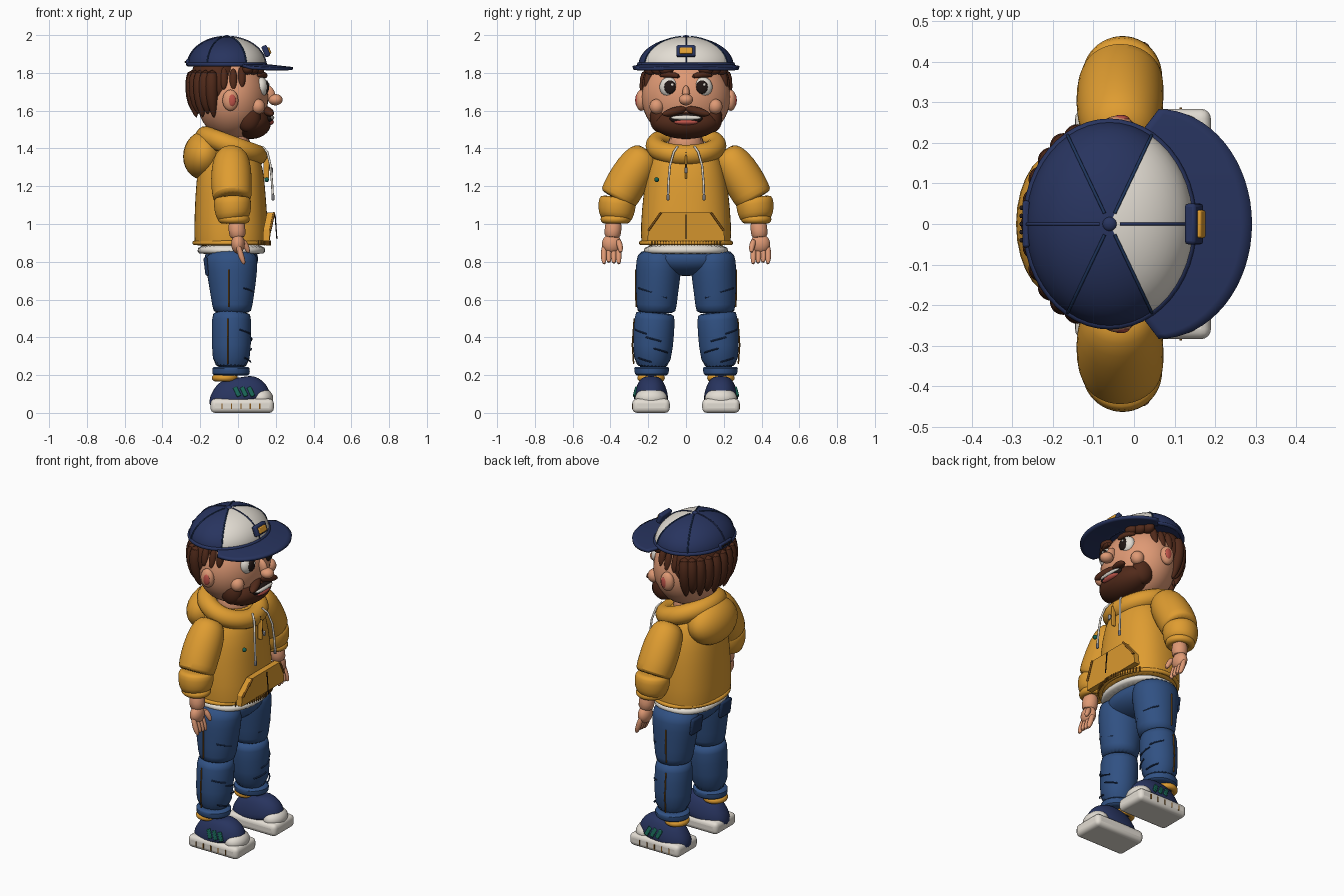
import bpy, bmesh, math
from math import sin, cos, pi, radians
from mathutils import Vector

def mat(name, r, g, b):
    m = bpy.data.materials.new(name)
    m.diffuse_color = ((r/255)**2.2, (g/255)**2.2, (b/255)**2.2, 1)
    return m

ORANGE, NAVY = mat("orange", 222, 155, 52), mat("navy", 44, 55, 95)
WHITE, SKIN = mat("white", 226, 220, 210), mat("skin", 222, 152, 116)
BROWN, JEAN = mat("brown", 82, 46, 32), mat("denim", 52, 82, 130)
DARK, RED = mat("dark", 38, 30, 28), mat("lip", 190, 85, 75)
GREEN, GREY = mat("green", 30, 100, 85), mat("grey", 150, 150, 155)
RUST, DENIM2 = mat("stitch", 130, 85, 30), mat("dark_denim", 36, 56, 92)

def finish(o, name, m, angle=40):
    o.name = name
    if m:
        o.data.materials.append(m)
    bpy.ops.object.select_all(action='DESELECT')
    o.select_set(True)
    bpy.context.view_layer.objects.active = o
    bpy.ops.object.shade_smooth_by_angle(angle=radians(angle))
    return o

def from_bm(name, bm, m, angle=40):
    bmesh.ops.recalc_face_normals(bm, faces=bm.faces)
    me = bpy.data.meshes.new(name)
    bm.to_mesh(me)
    bm.free()
    o = bpy.data.objects.new(name, me)
    bpy.context.collection.objects.link(o)
    return finish(o, name, m, angle)

def ball(name, loc, rad, m, rot=(0, 0, 0), seg=28):
    bpy.ops.mesh.primitive_uv_sphere_add(segments=seg, ring_count=seg//2, location=loc,
                                         rotation=[radians(a) for a in rot])
    o = bpy.context.object
    o.scale = rad
    return finish(o, name, m, 60)

def box(name, loc, size, m, bevel=0.0, rot=(0, 0, 0), seg=2):
    bpy.ops.mesh.primitive_cube_add(size=1, location=loc, rotation=[radians(a) for a in rot])
    o = bpy.context.object
    o.scale = size
    bpy.ops.object.transform_apply(location=False, rotation=False, scale=True)
    if bevel:
        b = o.modifiers.new("bevel", 'BEVEL')
        b.width, b.segments = bevel, seg
    return finish(o, name, m)

def ring(name, loc, rx, ry, r, m, tilt=0):
    bpy.ops.mesh.primitive_torus_add(major_radius=1, minor_radius=1, major_segments=48, minor_segments=14)
    o = bpy.context.object
    for i, v in enumerate(o.data.vertices):
        a, b = 2*pi*(i//14)/48, 2*pi*(i % 14)/14
        v.co = ((rx + r*cos(b))*cos(a), (ry + r*cos(b))*sin(a), r*sin(b))
    o.location, o.rotation_euler = loc, (0, radians(tilt), 0)
    return finish(o, name, m, 60)

def sweep(name, pts, m, sides=24, power=2.0, flat=False, sub=1):
    """Loft rings (x, y, z, radius along x, radius across) along a path."""
    P = [Vector(p[:3]) for p in pts]
    whole = (P[-1] - P[0]).normalized()
    ref = Vector((0, 1, 0)) if abs(whole.x) > 0.9 else Vector((1, 0, 0))
    bm, rows = bmesh.new(), []
    for i, p in enumerate(pts):
        T = whole if flat else (P[min(i+1, len(P)-1)] - P[max(i-1, 0)]).normalized()
        U = (ref - T*ref.dot(T)).normalized()
        V = T.cross(U)
        row = []
        for k in range(sides):
            c, s = cos(2*pi*k/sides), sin(2*pi*k/sides)
            cu, su = (math.copysign(abs(q)**(2/power), q) for q in (c, s))
            row.append(bm.verts.new(P[i] + U*p[3]*cu + V*p[-1]*su))
        rows.append(row)
    for a, b in zip(rows, rows[1:]):
        for k in range(sides):
            bm.faces.new((a[k], a[(k+1) % sides], b[(k+1) % sides], b[k]))
    bm.faces.new(rows[0])
    bm.faces.new(rows[-1])
    o = from_bm(name, bm, m, 60)
    if sub:
        o.modifiers.new("smooth", 'SUBSURF').levels = sub
        o.modifiers["smooth"].render_levels = sub
    return o

def line(name, pts, r, m, sides=8):
    return sweep(name, [(*p, r) for p in pts], m, sides, sub=0)

# --- cap: six-panel crown, seams, band, button, brim
CX, CZ, RX, RY, RZ = -0.06, 1.84, 0.207, 0.252, 0.152
def crown_pt(a, t, k=1.0):
    return (CX + k*RX*cos(a)*cos(t), k*RY*sin(a)*cos(t), CZ + k*RZ*sin(t))
bm = bmesh.new()
rows = [[bm.verts.new(crown_pt(2*pi*k/48, pi/2*j/12.2)) for k in range(48)] for j in range(13)]
for a, b in zip(rows, rows[1:]):
    for k in range(48):
        f = bm.faces.new((a[k], a[(k+1) % 48], b[(k+1) % 48], b[k]))
        f.material_index = 1 if k < 8 or k >= 40 else 0
bm.faces.new(rows[0])
bm.faces.new(rows[-1])
from_bm("cap_crown", bm, NAVY).data.materials.append(WHITE)
for i in range(6):
    line("cap_seam", [crown_pt(i*pi/3 + 1e-3, pi/2*j/13, 1.005) for j in range(13)], 0.004, DENIM2 if i % 3 else NAVY)
ring("cap_band", (CX, 0, 1.845), RX-0.003, RY-0.003, 0.011, NAVY)
ball("cap_button", (CX, 0, 1.988), (0.018, 0.018, 0.012), NAVY)
bm, rows = bmesh.new(), []
for i in range(33):
    t = -1 + i/16
    a, b = radians(68*t), radians(90*t)
    pin, pout = Vector((CX + 0.19*cos(a), 0.235*sin(a), 0)), Vector((0.06 + 0.23*cos(b), 0.282*sin(b), 0))
    row = []
    for j in range(7):
        q = pin.lerp(pout, j/6)
        q.z = 1.855 - 0.11*max(q.x, 0) - 0.25*q.y**2
        row.append(bm.verts.new(q))
    rows.append(row)
for a, b in zip(rows, rows[1:]):
    for j in range(6):
        bm.faces.new((a[j], a[j+1], b[j+1], b[j]))
o = from_bm("cap_brim", bm, NAVY)
s = o.modifiers.new("thick", 'SOLIDIFY')
s.thickness, s.offset = 0.016, 0
box("cap_badge", (0.148, 0, 1.915), (0.03, 0.1, 0.062), NAVY, 0.008, (0, -22, 0))
box("cap_badge_plate", (0.163, 0, 1.917), (0.018, 0.068, 0.036), ORANGE, 0.005, (0, -22, 0))
box("cap_strap", (-0.266, 0, 1.858), (0.018, 0.115, 0.03), NAVY, 0.006)
for i in range(5):
    ball("cap_strap_stud", (-0.277, -0.04 + 0.02*i, 1.858), (0.006,)*3, DARK, seg=10)

# --- head and face
ball("head", (-0.03, 0, 1.67), (0.19, 0.235, 0.225), SKIN, seg=40)
sweep("neck", [(-0.03, 0, 1.36, 0.105), (-0.03, 0, 1.5, 0.1)], SKIN)
ring("shirt_collar", (-0.02, 0, 1.405), 0.11, 0.115, 0.018, WHITE, 15)
ball("nose", (0.198, 0, 1.658), (0.038, 0.037, 0.03), SKIN)
ball("nose_bridge", (0.165, 0, 1.69), (0.03, 0.02, 0.045), SKIN, (0, -20, 0))
ball("beard", (0.07, 0, 1.535), (0.105, 0.175, 0.085), BROWN)
ball("mouth", (0.165, 0, 1.558), (0.02, 0.088, 0.028), DARK)
ball("lower_lip", (0.168, 0, 1.54), (0.022, 0.065, 0.016), RED)
ball("teeth", (0.176, 0, 1.562), (0.016, 0.08, 0.013), WHITE)
ball("hair_back", (-0.11, 0, 1.74), (0.145, 0.228, 0.19), BROWN, seg=36)
for i in range(11):
    a = radians(105 + 15*i)
    c = Vector((-0.1 + 0.14*cos(a), 0.215*sin(a)))
    sweep("hair_lock", [(c.x, c.y, 1.82, 0.03), (c.x*1.04, c.y*1.05, 1.73, 0.036), (c.x, c.y*0.96, 1.63, 0.03),
                        (c.x*0.93, c.y*0.86, 1.56 + 0.02*(i % 2), 0.005)], BROWN, 14)
for s in (-1, 1):
    ball("eye", (0.122, s*0.09, 1.725), (0.036, 0.05, 0.053), WHITE)
    ball("pupil", (0.15, s*0.085, 1.725), (0.014, 0.031, 0.036), DARK)
    ball("eye_glint", (0.164, s*0.085 + 0.012, 1.738), (0.004, 0.008, 0.008), WHITE, seg=10)
    sweep("eyebrow", [(0.145, s*0.03, 1.778, 0.012), (0.142, s*0.08, 1.795, 0.019), (0.10, s*0.145, 1.785, 0.01)], BROWN, 12)
    ball("cheek", (0.105, s*0.155, 1.622), (0.038, 0.038, 0.04), SKIN)
    ball("ear", (-0.04, s*0.237, 1.655), (0.042, 0.03, 0.056), SKIN)
    ball("ear_inner", (-0.033, s*0.258, 1.655), (0.022, 0.011, 0.033), RED)
    ball("moustache", (0.158, s*0.058, 1.597), (0.026, 0.072, 0.022), BROWN, (-s*14, 0, -s*18))
    ball("beard_side", (0.055, s*0.14, 1.56), (0.065, 0.052, 0.075), BROWN)
    for x, z in ((-0.075, 1.77), (-0.025, 1.765), (0.02, 1.78)):
        ball("sideburn", (x, s*(0.208 if x < 0 else 0.198), z), (0.021, 0.02, 0.06), BROWN, (s*14, 0, 0))
    for k in range(3):
        ball("fringe_lock", (0.11 - 0.03*k, s*(0.105 + 0.04*k), 1.82), (0.03, 0.04, 0.03), BROWN)

# --- hoodie torso, hood, hem
sweep("torso", [(-0.035, 0, 0.885, 0.18, 0.222), (-0.035, 0, 0.893, 0.198, 0.24), (-0.037, 0, 1.0, 0.195, 0.24),
                (-0.04, 0, 1.15, 0.187, 0.228), (-0.04, 0, 1.3, 0.175, 0.205), (-0.045, 0, 1.4, 0.14, 0.16),
                (-0.045, 0, 1.43, 0.09, 0.1)], ORANGE, 36, 2.35, True)
sweep("shirt_hem", [(-0.035, 0, 0.84, 0.17, 0.215), (-0.035, 0, 0.848, 0.182, 0.226), (-0.035, 0, 0.9, 0.182, 0.226)],
      WHITE, 36, 2.35, True)
ring("hem_band", (-0.035, 0, 0.9), 0.195, 0.237, 0.012, ORANGE)
for i in range(25):
    y = -0.18 + 0.015*i
    x = -0.035 + 0.208*math.sqrt(1 - (y/0.25)**2)
    box("hem_rib", (x, y, 0.9), (0.006, 0.005, 0.026), RUST)
ring("hood_collar", (-0.035, 0, 1.415), 0.145, 0.16, 0.054, ORANGE, 20)
ball("hood_bag", (-0.18, 0, 1.365), (0.11, 0.185, 0.13), ORANGE, (0, 10, 0))

# --- front pocket, drawstrings, placket
outline = [(-0.205, 0.91), (0.205, 0.91), (0.2, 0.97), (0.135, 1.06), (-0.135, 1.06), (-0.2, 0.97)]
bm = bmesh.new()
f = bm.faces.new([bm.verts.new((0.205 - 0.9*y*y, y, z)) for y, z in outline])
ex = bmesh.ops.extrude_face_region(bm, geom=[f])
bmesh.ops.translate(bm, verts=[v for v in ex["geom"] if isinstance(v, bmesh.types.BMVert)], vec=(-0.035, 0, 0))
from_bm("front_pocket", bm, ORANGE, 30)
line("pocket_center_seam", [(0.206, 0, 0.92), (0.196, 0, 1.05)], 0.003, DARK)
line("placket_seam", [(0.15, 0, 1.38), (0.17, 0, 1.28)], 0.003, DARK)
box("placket", (0.15, 0, 1.3), (0.03, 0.012, 0.12), ORANGE, 0.005)
box("zip_pull", (0.178, 0, 1.285), (0.012, 0.016, 0.03), GREY, 0.004)
ball("chest_button", (0.152, -0.155, 1.235), (0.012, 0.013, 0.013), GREEN, seg=14)
for s in (-1, 1):
    line("pocket_edge", [(0.171, s*0.2, 0.965), (0.191, s*0.133, 1.06)], 0.006, RUST)
    line("drawstring", [(0.13, s*0.045, 1.41), (0.155, s*0.065, 1.38), (0.172, s*0.085, 1.31),
                        (0.18, s*0.093, 1.22), (0.184, s*0.095, 1.15)], 0.006, WHITE)
    box("drawstring_tip", (0.185, s*0.095, 1.14), (0.014, 0.014, 0.032), GREY, 0.004)

for s in (-1, 1):
    # --- sleeves
    sweep("upper_sleeve", [(-0.035, s*0.2, 1.392, 0.05), (-0.035, s*0.22, 1.365, 0.09), (-0.035, s*0.27, 1.29, 0.108),
                           (-0.035, s*0.325, 1.2, 0.109), (-0.03, s*0.36, 1.135, 0.104), (-0.03, s*0.364, 1.128, 0.09)], ORANGE)
    sweep("lower_sleeve", [(-0.03, s*0.36, 1.145, 0.085), (-0.03, s*0.362, 1.13, 0.1), (-0.028, s*0.367, 1.08, 0.1),
                           (-0.025, s*0.37, 1.03, 0.088), (-0.02, s*0.374, 1.01, 0.06)], ORANGE)
    ring("sleeve_cuff", (-0.022, s*0.372, 1.025), 0.062, 0.058, 0.022, ORANGE)
    # --- hand
    sweep("wrist", [(-0.01, s*0.38, 1.03, 0.045), (-0.005, s*0.388, 0.96, 0.045), (0, s*0.39, 0.92, 0.042)], SKIN)
    ball("palm", (0.0, s*0.393, 0.895), (0.036, 0.052, 0.052), SKIN)
    for k in range(4):
        y = s*(0.355 + 0.026*k)
        sweep("finger", [(0, y, 0.89, 0.013), (0.01, y*1.005, 0.85, 0.0165), (0.024, y*1.005, 0.81, 0.0155),
                         (0.034, y, 0.785 + 0.005*(k % 3), 0.007)], SKIN, 12)
    sweep("thumb", [(0.02, s*0.36, 0.92, 0.015), (0.045, s*0.348, 0.88, 0.018), (0.058, s*0.345, 0.845, 0.008)], SKIN, 12)
    # --- jeans leg
    sweep("upper_leg", [(-0.035, s*0.14, 0.865, 0.13, 0.11), (-0.035, s*0.143, 0.8, 0.142, 0.124), (-0.03, s*0.15, 0.7, 0.128, 0.117),
                        (-0.03, s*0.157, 0.55, 0.105, 0.106), (-0.03, s*0.157, 0.525, 0.098, 0.1)], JEAN)
    sweep("lower_leg", [(-0.033, s*0.163, 0.535, 0.095, 0.098), (-0.034, s*0.165, 0.518, 0.106, 0.109), (-0.035, s*0.175, 0.35, 0.105, 0.109),
                        (-0.037, s*0.182, 0.22, 0.096, 0.092)], JEAN)
    sweep("jeans_cuff", [(-0.037, s*0.182, 0.245, 0.09), (-0.037, s*0.182, 0.241, 0.102, 0.095),
                         (-0.037, s*0.182, 0.2, 0.1, 0.09), (-0.037, s*0.182, 0.197, 0.085, 0.075)], JEAN)
    line("side_seam_upper", [(-0.05, s*0.266, 0.76), (-0.05, s*0.266, 0.66), (-0.05, s*0.264, 0.56)], 0.004, RUST)
    line("side_seam_lower", [(-0.055, s*0.274, 0.5), (-0.055, s*0.284, 0.36), (-0.055, s*0.277, 0.26)], 0.004, RUST)
    for z, a0, r, yc in ((0.65, 35, 0.118, 0.152), (0.62, -5, 0.114, 0.154), (0.43, 45, 0.107, 0.169),
                         (0.39, 0, 0.107, 0.172), (0.33, -25, 0.106, 0.176), (0.28, 25, 0.101, 0.179)):
        line("denim_crease", [(-0.034 + r*cos(radians(a0 + d)), s*(yc + r*sin(radians(a0 + d))), z + d*0.0005)
                              for d in (-22, -8, 8, 22)], 0.004, DENIM2)
    box("back_pocket", (-0.167, s*0.14, 0.775), (0.022, 0.1, 0.1), DENIM2, 0.01, (0, -7, 0))
    # --- sock and shoe
    sweep("ankle", [(-0.06, s*0.185, 0.15, 0.055), (-0.05, s*0.185, 0.23, 0.06)], NAVY)
    ring("sock_roll", (-0.07, s*0.185, 0.185), 0.05, 0.055, 0.018, ORANGE)
    box("shoe_sole", (0.022, s*0.185, 0.0375), (0.335, 0.198, 0.075), WHITE, 0.025, seg=4)
    sweep("shoe_upper", [(0.015, s*0.185, 0.05, 0.16, 0.088), (0.008, s*0.185, 0.075, 0.165, 0.092), (0.003, s*0.185, 0.115, 0.156, 0.086),
                         (0.0, s*0.185, 0.15, 0.13, 0.072), (-0.008, s*0.185, 0.177, 0.098, 0.056), (-0.01, s*0.185, 0.185, 0.06, 0.035)],
          NAVY, 28, 2.3, True)
    ball("toe_cap", (0.122, s*0.185, 0.078), (0.064, 0.085, 0.054), WHITE)
    for k in range(3):
        box("shoe_stripe", (-0.005 + 0.037*k, s*0.268, 0.112), (0.024, 0.014, 0.055), GREEN, 0.004, (s*14, -25, 0))
        line("shoelace", [(0.03 + 0.03*k, s*0.185 + e*0.045, 0.174 - 0.008*k - 0.012*abs(e)) for e in (-1, 0, 1)], 0.006, NAVY)
    for k in range(5):
        box("sole_tick", (-0.085 + 0.05*k, s*0.285, 0.035), (0.006, 0.004, 0.03), RUST)

# --- jeans hips
ball("hips", (-0.035, 0, 0.815), (0.142, 0.24, 0.09), JEAN)
